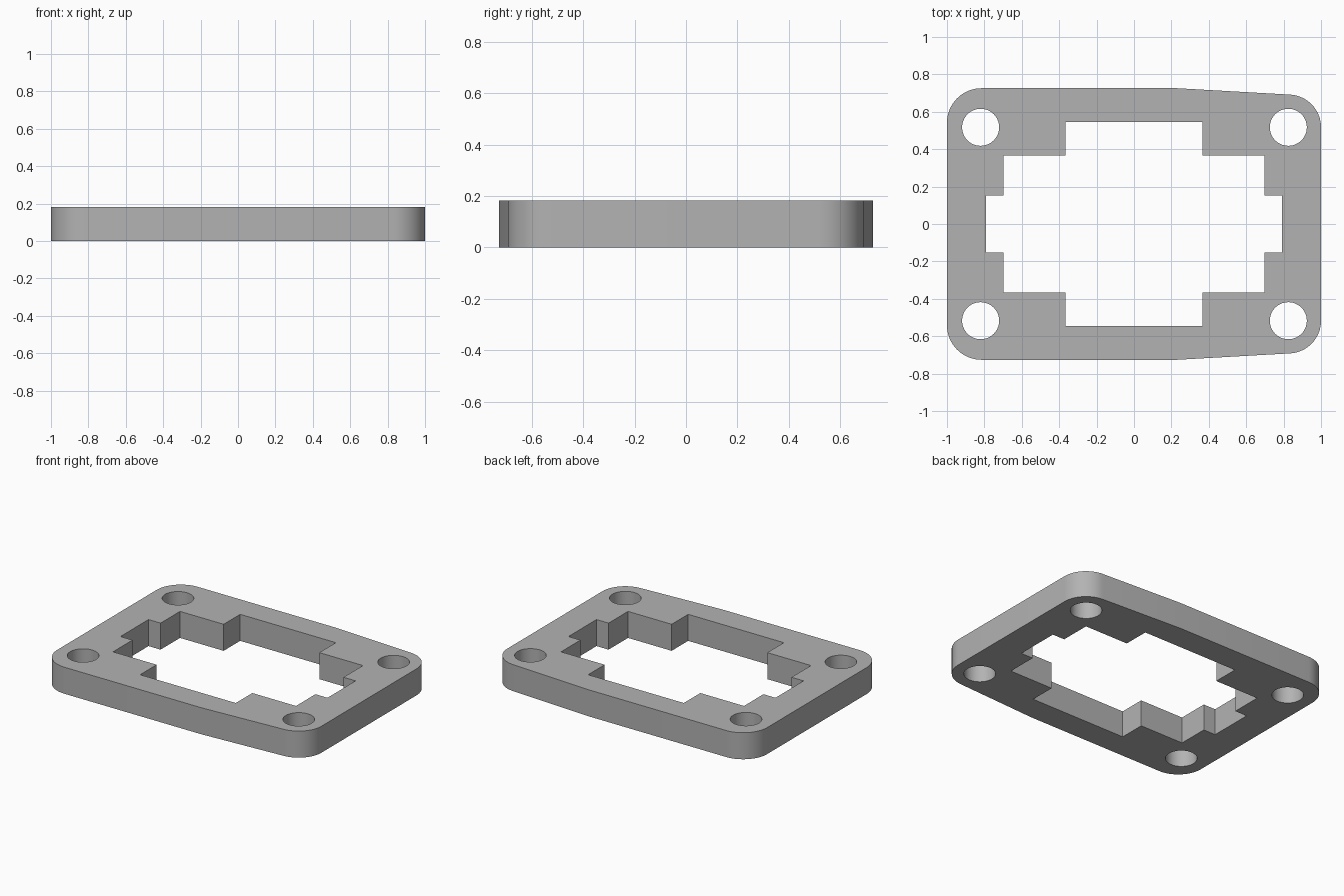
import bpy
import bmesh
from math import cos, sin, pi, radians

cube = bpy.data.objects.get("Cube")
if cube:
    bpy.data.objects.remove(cube, do_unlink=True)

HEIGHT = 0.183


def arc(cx, cy, r, start, end, steps):
    """Points along an arc, angles in degrees."""
    angles = [radians(start + (end - start) * i / steps) for i in range(steps + 1)]
    return [(cx + r * cos(a), cy + r * sin(a)) for a in angles]


def mirror_y(points):
    """Close a half outline by reflecting it across the x axis."""
    return points + [(x, -y) for x, y in reversed(points)]


# Outer edge: rounded corners, tapering slightly towards the left (+x) end
outline = mirror_y(
    arc(0.825, 0.517, 0.175, 0, 87, 16)
    + [(0.23, 0.726)]
    + arc(-0.815, 0.541, 0.185, 90, 180, 16)
)

# Stepped central opening
quarter = [(0.79, 0.153), (0.698, 0.153), (0.698, 0.365), (0.365, 0.365), (0.365, 0.545)]
opening = mirror_y(quarter + [(-x, y) for x, y in reversed(quarter)])

# Four bolt holes
holes = [arc(x, y, 0.099, 0, 352.5, 47) for x in (-0.82, 0.825) for y in (-0.517, 0.517)]

# Fill the profile between the loops and extrude it to full thickness
profile = bpy.data.curves.new("plate_profile", "CURVE")
profile.dimensions = "2D"
profile.fill_mode = "BOTH"
profile.extrude = HEIGHT / 2
for loop in [outline, opening] + holes:
    spline = profile.splines.new("POLY")
    spline.points.add(len(loop) - 1)
    for point, (x, y) in zip(spline.points, loop):
        point.co = (x, y, 0, 1)
    spline.use_cyclic_u = True

helper = bpy.data.objects.new("plate_profile", profile)
bpy.context.collection.objects.link(helper)
bpy.context.view_layer.update()
evaluated = helper.evaluated_get(bpy.context.evaluated_depsgraph_get())
mesh = bpy.data.meshes.new_from_object(evaluated)
bpy.data.objects.remove(helper, do_unlink=True)

# Weld into one solid resting on the ground
bm = bmesh.new()
bm.from_mesh(mesh)
bmesh.ops.remove_doubles(bm, verts=bm.verts, dist=0.0001)
bmesh.ops.translate(bm, verts=bm.verts, vec=(0, 0, HEIGHT / 2))
bmesh.ops.recalc_face_normals(bm, faces=bm.faces)
bm.to_mesh(mesh)
bm.free()

plate = bpy.data.objects.new("mounting_plate", mesh)
bpy.context.collection.objects.link(plate)

# Plain grey finish
grey = bpy.data.materials.new("plain_grey")
grey.use_nodes = True
colour = (0.45, 0.45, 0.45, 1)
grey.diffuse_color = colour
grey.node_tree.nodes["Principled BSDF"].inputs["Base Color"].default_value = colour
mesh.materials.clear()
mesh.materials.append(grey)

# Smooth curved walls, crisp edges
bpy.ops.object.select_all(action="DESELECT")
plate.select_set(True)
bpy.context.view_layer.objects.active = plate
bpy.ops.object.shade_smooth_by_angle(angle=radians(30))
